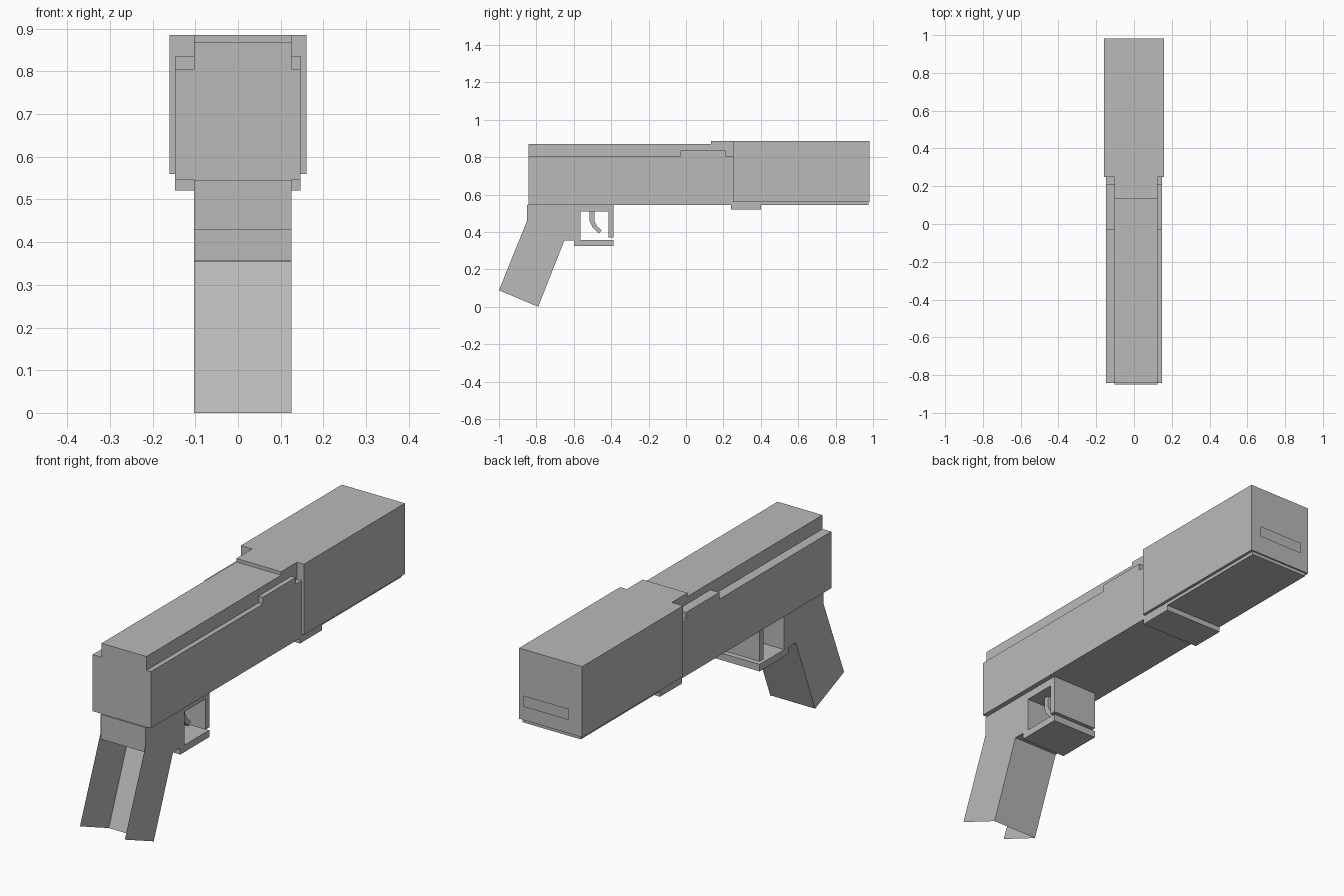
import bpy, bmesh

if "Cube" in bpy.data.objects:
    bpy.data.objects.remove(bpy.data.objects["Cube"])

# One flat grey for the whole model
GREY = bpy.data.materials.new("mid grey")
GREY.diffuse_color = (0.49, 0.49, 0.49, 1.0)
GREY.use_nodes = True
GREY.node_tree.nodes["Principled BSDF"].inputs["Base Color"].default_value = GREY.diffuse_color

WIDE = (-0.148, 0.147)      # x range of the slide sides
CORE = (-0.103, 0.125)      # x range of the grip, guard and ridge


def add_object(name, bm):
    bmesh.ops.recalc_face_normals(bm, faces=bm.faces[:])
    mesh = bpy.data.meshes.new(name)
    bm.to_mesh(mesh)
    bm.free()
    mesh.materials.append(GREY)
    obj = bpy.data.objects.new(name, mesh)
    bpy.context.collection.objects.link(obj)
    return obj


def extrude(name, profile, xr, open_edges=()):
    """Side profile of (y, z) points swept across x; listed edges stay open."""
    bm = bmesh.new()
    left, right = [[bm.verts.new((x, y, z)) for y, z in profile] for x in xr]
    bm.faces.new(left)
    bm.faces.new(right)
    n = len(profile)
    for i in range(n):
        if i not in open_edges:
            j = (i + 1) % n
            bm.faces.new((left[i], left[j], right[j], right[i]))
    return add_object(name, bm)


def box(name, xr, yr, zr):
    (y0, y1), (z0, z1) = yr, zr
    return extrude(name, [(y0, z0), (y1, z0), (y1, z1), (y0, z1)], xr)


def sheet(name, xr, y, zr):
    """Single upright face across x."""
    bm = bmesh.new()
    corners = [(xr[1], zr[0]), (xr[0], zr[0]), (xr[0], zr[1]), (xr[1], zr[1])]
    bm.faces.new([bm.verts.new((x, y, z)) for x, z in corners])
    return add_object(name, bm)


# Slide body with the raised step on its shoulders
extrude("slide_body", [(-0.843, 0.545), (0.25, 0.545), (0.25, 0.805), (0.21, 0.805),
                       (0.21, 0.836), (-0.03, 0.836), (-0.03, 0.805), (-0.843, 0.805)], WIDE)

# Narrow ridge on top, stepping up to the front block
extrude("top_ridge", [(-0.843, 0.805), (0.25, 0.805), (0.25, 0.885), (0.135, 0.885),
                      (0.135, 0.869), (-0.843, 0.869)], CORE)

# Large front block, its underside strip and the lower lug
box("front_block", (-0.16, 0.16), (0.25, 0.982), (0.56, 0.885))
box("underside_strip", WIDE, (0.25, 0.975), (0.545, 0.56))
box("lower_lug", WIDE, (0.24, 0.40), (0.521, 0.545))

# Floating plate just ahead of the front face
sheet("end_plate", CORE, 1.0, (0.632, 0.683))

# Hollow grip: sloped back (edge 4) and bottom (edge 5) are open, as is the rear (edge 3)
extrude("grip", [(-0.65, 0.355), (-0.565, 0.355), (-0.565, 0.545), (-0.85, 0.545),
                 (-0.85, 0.46), (-1.0, 0.088), (-0.79, 0.0)], CORE, open_edges=(3, 4, 5))
sheet("grip_back_plate", CORE, -0.847, (0.43, 0.545))

# Trigger guard: roof, front post and floor
box("guard_roof", CORE, (-0.565, -0.387), (0.51, 0.545))
box("guard_post", CORE, (-0.415, -0.387), (0.37, 0.51))
box("guard_floor", CORE, (-0.598, -0.387), (0.325, 0.357))

# Curved trigger
extrude("trigger", [(-0.515, 0.51), (-0.49, 0.51), (-0.49, 0.458), (-0.475, 0.43),
                    (-0.45, 0.408), (-0.466, 0.391), (-0.50, 0.425), (-0.515, 0.458)],
        (-0.03, 0.075))
